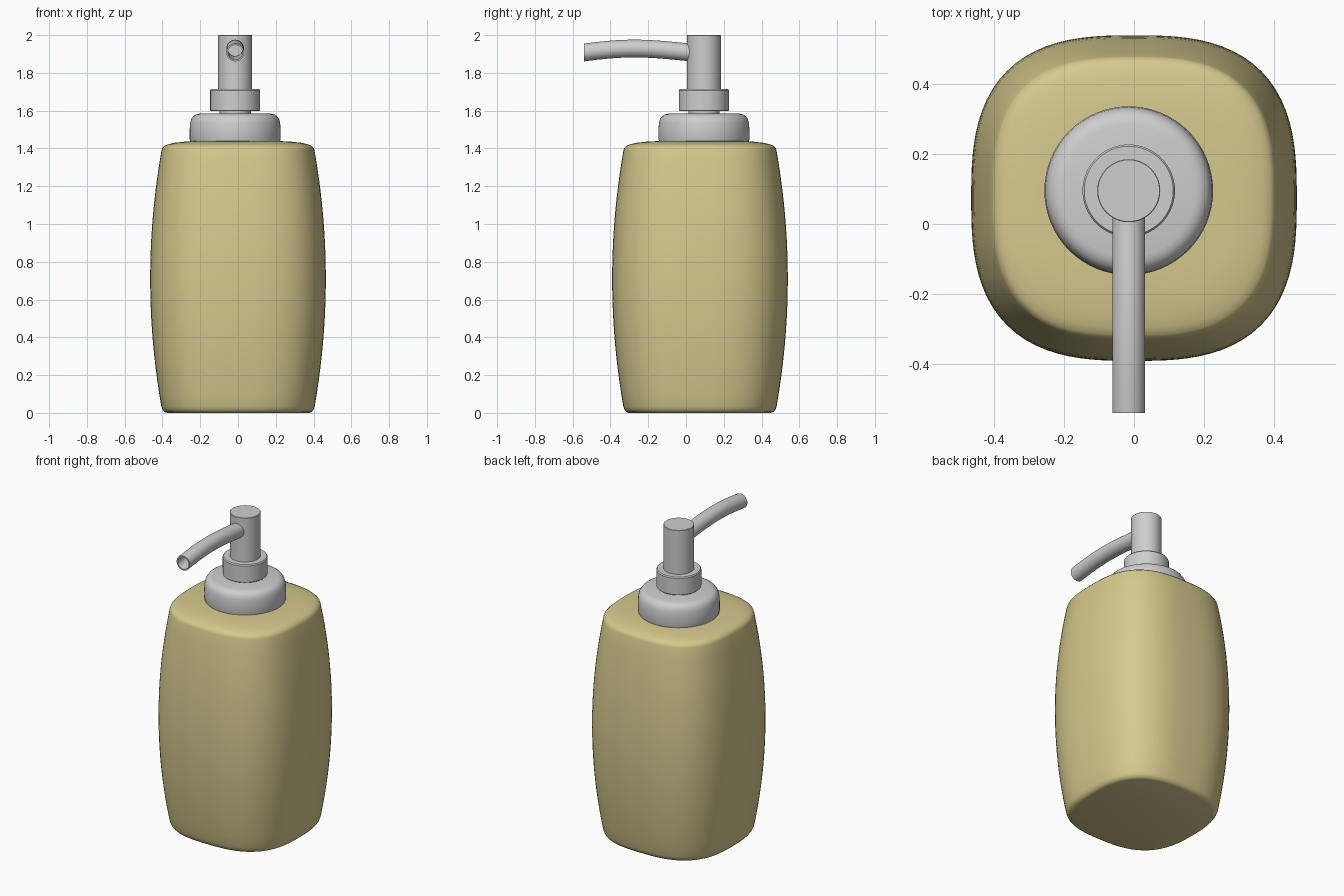
import bpy, math

if "Cube" in bpy.data.objects:
    bpy.data.objects.remove(bpy.data.objects["Cube"])

def material(name, rgb):
    m = bpy.data.materials.new(name)
    m.diffuse_color = (*rgb, 1)
    m.use_nodes = True
    m.node_tree.nodes["Principled BSDF"].inputs["Base Color"].default_value = m.diffuse_color
    return m

CREAM = material("olive cream ceramic", (0.67, 0.585, 0.27))
GREY = material("brushed grey", (0.62, 0.62, 0.62))

def loft(name, rings, mat, angle=35):
    """Join equal-length point rings with quads and cap both ends."""
    n = len(rings[0])
    verts = [p for r in rings for p in r]
    faces = []
    for i in range(len(rings) - 1):
        a, b = i * n, (i + 1) * n
        for j in range(n):
            k = (j + 1) % n
            faces.append((a + j, a + k, b + k, b + j))
    faces.append(tuple(reversed(range(n))))
    faces.append(tuple(range((len(rings) - 1) * n, len(rings) * n)))
    me = bpy.data.meshes.new(name)
    me.from_pydata(verts, [], faces)
    me.materials.append(mat)
    ob = bpy.data.objects.new(name, me)
    bpy.context.collection.objects.link(ob)
    bpy.ops.object.select_all(action='DESELECT')
    ob.select_set(True)
    bpy.context.view_layer.objects.active = ob
    bpy.ops.object.mode_set(mode='EDIT')
    bpy.ops.mesh.select_all(action='SELECT')
    bpy.ops.mesh.normals_make_consistent(inside=False)
    bpy.ops.object.mode_set(mode='OBJECT')
    bpy.ops.object.shade_smooth_by_angle(angle=math.radians(angle))
    return ob

# Bottle body: rounded-square section, bulging in the middle
def squircle(w, z, n=96, e=2.8, cy=0.074):
    pts = []
    for i in range(n):
        t = 2 * math.pi * i / n
        c, s = math.cos(t), math.sin(t)
        r = w / (abs(c) ** e + abs(s) ** e) ** (1 / e)
        pts.append((r * c, r * s + cy, z))
    return pts

profile = [(0.375, 0.0), (0.39, 0.005), (0.4, 0.018)]
for i in range(21):
    z = 0.035 + i * (1.39 - 0.035) / 20
    profile.append((0.465 - 0.06 * ((z - 0.71) / 0.68) ** 2, z))
profile += [(0.401, 1.403), (0.39, 1.414), (0.37, 1.422), (0.335, 1.43),
            (0.28, 1.436), (0.2, 1.44), (0.05, 1.441)]
loft("bottle_body", [squircle(w, z) for w, z in profile], CREAM, 50)

# Round pump parts, turned about one axis
PX, PY = -0.015, 0.095

def turned(name, prof, n=64):
    return loft(name, [[(PX + r * math.cos(2 * math.pi * i / n),
                         PY + r * math.sin(2 * math.pi * i / n), z)
                        for i in range(n)] for r, z in prof], GREY)

turned("collar", [(0.237, 1.435), (0.241, 1.45), (0.241, 1.5), (0.238, 1.535),
                  (0.232, 1.557), (0.222, 1.571), (0.207, 1.58), (0.19, 1.584), (0.05, 1.585)])
turned("pump_neck", [(0.083, 1.57), (0.083, 1.62)])
turned("pump_ring", [(0.128, 1.598), (0.132, 1.602), (0.132, 1.708), (0.127, 1.715), (0.06, 1.715)])
turned("pump_head", [(0.09, 1.7), (0.09, 1.998), (0.088, 2.0)])

# Curved nozzle, hollow at the tip
def height(y):
    u = (0.03 - y) / 0.57
    return 1.908 + 0.021 * math.sin(math.pi * min(1, u) ** 1.1)

def nozzle_ring(y, r, n=32):
    return [(PX + r * math.cos(2 * math.pi * i / n), y,
             height(y) + r * math.sin(2 * math.pi * i / n)) for i in range(n)]

steps = [0.03 - 0.57 * i / 16 for i in range(17)]
rings = [nozzle_ring(y, 0.047) for y in steps]
rings += [nozzle_ring(y, 0.039) for y in reversed(steps[1:])]
loft("nozzle", rings, GREY)
